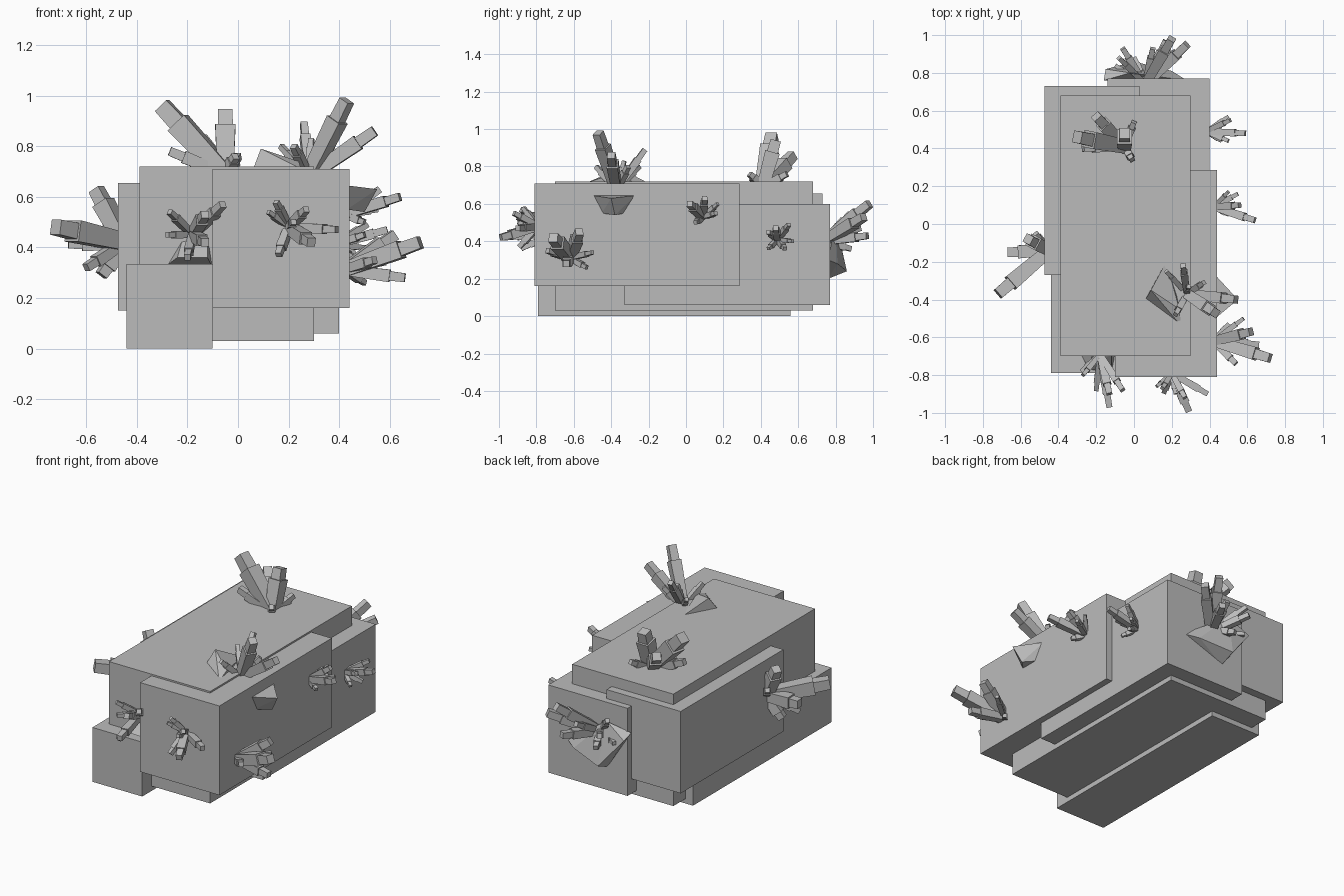
import bpy
import bmesh
from mathutils import Matrix, Vector

default = bpy.data.objects.get("Cube")
if default:
    bpy.data.objects.remove(default, do_unlink=True)

# Single stone colour
stone = bpy.data.materials.new("stone_grey")
stone.use_nodes = True
stone.diffuse_color = (0.5, 0.5, 0.5, 1)
stone.node_tree.nodes["Principled BSDF"].inputs["Base Color"].default_value = stone.diffuse_color


def finish(name, bm):
    """Turn a bmesh into a flat-shaded stone object."""
    mesh = bpy.data.meshes.new(name)
    bmesh.ops.recalc_face_normals(bm, faces=bm.faces)
    bm.to_mesh(mesh)
    bm.free()
    mesh.materials.append(stone)
    obj = bpy.data.objects.new(name, mesh)
    bpy.context.collection.objects.link(obj)
    return obj


def block(name, low, high):
    """Axis-aligned block between two opposite corners."""
    low, high = Vector(low), Vector(high)
    bm = bmesh.new()
    place = Matrix.Translation((low + high) / 2) @ Matrix.Diagonal((high - low).to_4d())
    place[3][3] = 1
    bmesh.ops.create_cube(bm, size=1, matrix=place)
    return finish(name, bm)


def prism(bm, start, end, width_start, width_end):
    """Square prism running from start to end."""
    axis = end - start
    turn = axis.to_track_quat("Z", "Y").to_matrix().to_4x4()
    square = Matrix.Rotation(0.785, 4, "Z")
    bmesh.ops.create_cone(
        bm, cap_ends=True, segments=4, depth=axis.length,
        radius1=width_start * 0.707, radius2=width_end * 0.707,
        matrix=Matrix.Translation((start + end) / 2) @ turn @ square)


def cluster(name, root, *crystals):
    """Crystals fanning from one root; each is a flared shaft with a stepped tip."""
    root = Vector(root)
    bm = bmesh.new()
    for x, y, z, width in crystals:
        tip = Vector((x, y, z))
        shoulder = root.lerp(tip, 0.75)
        prism(bm, root, shoulder, width * 0.8, width)
        prism(bm, shoulder, tip, width * 0.75, width * 0.7)
    return finish(name, bm)


def chunk(name, *corners):
    """Broken shard made as the hull of a few corners."""
    bm = bmesh.new()
    for corner in corners:
        bm.verts.new(corner)
    result = bmesh.ops.convex_hull(bm, input=bm.verts)
    loose = [v for v in bm.verts if not v.link_faces]
    bmesh.ops.delete(bm, geom=loose, context="VERTS")
    return finish(name, bm)


# Overlapping rock body
block("core_block", (-.39, -.7, .03), (.3, .68, .72))
block("front_right_block", (-.1, -.81, .16), (.44, .285, .71))
block("back_right_block", (-.14, -.33, .06), (.4, .77, .6))
block("back_left_block", (-.475, -.27, .15), (.03, .73, .655))
block("base_block", (-.44, -.79, 0), (-.1, .56, .335))

# Crystals on the top
cluster("top_back_crystals", (-.05, .41, .69),
        (-.3, .46, .96, .09), (-.05, .48, .94, .08), (-.2, .57, .86, .07),
        (-.27, .4, .78, .05), (0, .54, .76, .04), (-.01, .34, .76, .04))
cluster("top_front_crystals", (.28, -.37, .68),
        (.43, -.47, .98, .065), (.54, -.4, .86, .06), (.26, -.22, .89, .04),
        (.29, -.33, .83, .03), (.17, -.25, .8, .03), (.22, -.48, .8, .035),
        (.37, -.31, .8, .035))

# Crystals on the right side
cluster("right_front_crystals", (.42, -.62, .31),
        (.72, -.71, .42, .07), (.66, -.64, .28, .05), (.62, -.57, .45, .06),
        (.58, -.5, .34, .03), (.54, -.74, .35, .04), (.5, -.53, .26, .03))
cluster("right_middle_crystals", (.42, .09, .53),
        (.64, .02, .6, .045), (.56, .1, .63, .04), (.55, .16, .55, .03),
        (.5, .05, .5, .03), (.5, .17, .6, .025))
cluster("right_back_crystals", (.38, .49, .41),
        (.59, .48, .47, .04), (.51, .55, .49, .03), (.5, .44, .45, .03),
        (.48, .53, .36, .03), (.5, .57, .4, .025), (.46, .44, .36, .025))

# Crystals on the back, left and front
cluster("back_crystals", (.06, .74, .4),
        (.28, .95, .53, .06), (.2, .98, .6, .06), (.17, .97, .43, .05),
        (.1, .93, .5, .04), (-.06, .93, .47, .04), (-.08, .88, .55, .035),
        (0, .88, .36, .04), (-.1, .84, .4, .03))
cluster("left_crystals", (-.45, -.14, .42),
        (-.72, -.37, .48, .085), (-.67, -.15, .42, .07), (-.56, -.08, .63, .07),
        (-.54, -.17, .29, .06), (-.6, -.25, .32, .045), (-.52, -.05, .5, .04))
cluster("front_left_crystals", (-.18, -.69, .45),
        (-.13, -.97, .42, .045), (-.06, -.88, .57, .04), (-.27, -.8, .54, .03),
        (-.13, -.9, .53, .045), (-.28, -.78, .45, .03), (-.2, -.88, .36, .035))
cluster("front_right_crystals", (.2, -.79, .48),
        (.29, -.99, .42, .05), (.39, -.9, .47, .04), (.15, -.87, .58, .03),
        (.27, -.92, .55, .035), (.16, -.89, .37, .035), (.12, -.86, .54, .025),
        (.22, -.9, .5, .03))

# Broken shards at the roots of the crystals
chunk("right_shard", (.43, -.5, .645), (.43, -.27, .645), (.55, -.4, .63),
      (.43, -.45, .55), (.43, -.33, .55), (.5, -.38, .54))
chunk("top_shard", (.06, -.4, .71), (.17, -.2, .71), (.09, -.35, .79),
      (.25, -.54, .71), (.22, -.35, .71), (.24, -.45, .74))
chunk("back_shard", (.28, .76, .3), (0, .76, .2), (-.16, .76, .45),
      (-.15, .82, .42), (0, .86, .24), (-.02, .8, .5), (.2, .81, .28))
chunk("front_shard", (-.28, -.69, .33), (-.1, -.69, .32), (-.12, -.69, .45),
      (-.22, -.69, .43), (-.24, -.77, .36), (-.12, -.78, .36))
